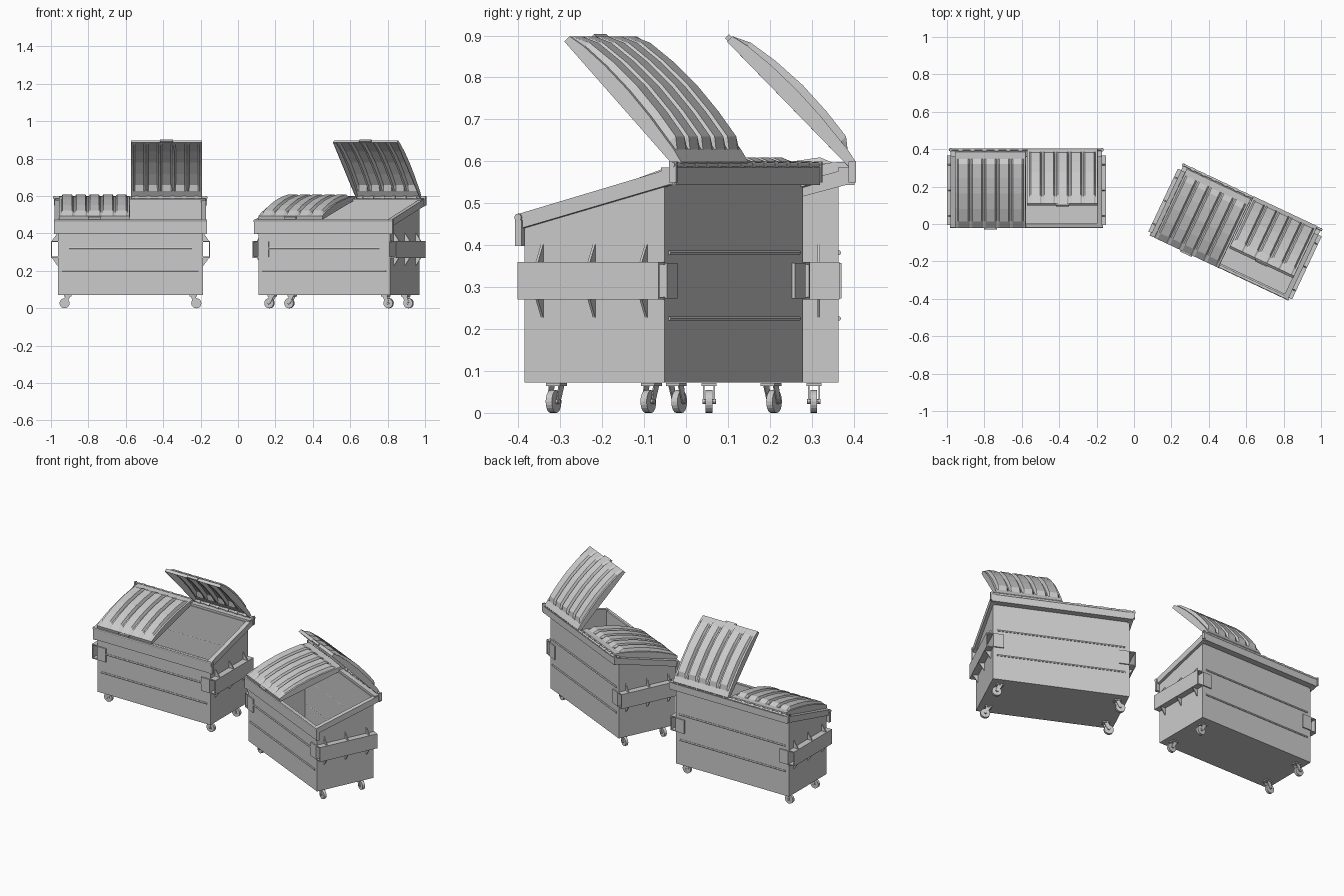
import bpy, bmesh, math
from mathutils import Matrix, Vector

if "Cube" in bpy.data.objects:
    bpy.data.objects.remove(bpy.data.objects["Cube"])

place = Matrix.Identity(4)   # placement of the dumpster being built


def finish(name, bm, thick=0.0):
    bmesh.ops.recalc_face_normals(bm, faces=bm.faces)
    me = bpy.data.meshes.new(name)
    bm.to_mesh(me)
    bm.free()
    ob = bpy.data.objects.new(name, me)
    bpy.context.collection.objects.link(ob)
    ob.matrix_world = place
    if thick:
        m = ob.modifiers.new("wall", 'SOLIDIFY')
        m.thickness = thick
        m.offset = -1
    return ob


def box(name, x, y, z):
    bm = bmesh.new()
    bmesh.ops.create_cube(bm, size=1)
    for v in bm.verts:
        v.co = [(r[0] + r[1]) / 2 + c * (r[1] - r[0]) for r, c in zip((x, y, z), v.co)]
    return finish(name, bm)


def rod(name, centre, r, length, axis='X', sides=12):
    bm = bmesh.new()
    rot = Matrix.Rotation(math.pi / 2, 4, 'Y' if axis == 'X' else 'X')
    bmesh.ops.create_cone(bm, cap_ends=True, segments=sides, radius1=r, radius2=r,
                          depth=length, matrix=Matrix.Translation(centre) @ rot)
    return finish(name, bm)


def prism(name, pts, axis, a, b):
    """Extrude a 2D outline along axis: 'X' outline is (y,z), 'Y' outline is (x,z)."""
    bm = bmesh.new()
    put = (lambda p, t: (t, p[0], p[1])) if axis == 'X' else (lambda p, t: (p[0], t, p[1]))
    lo = [bm.verts.new(put(p, a)) for p in pts]
    hi = [bm.verts.new(put(p, b)) for p in pts]
    bm.faces.new(lo)
    bm.faces.new(hi)
    for i in range(len(pts)):
        j = (i + 1) % len(pts)
        bm.faces.new((lo[i], lo[j], hi[j], hi[i]))
    return finish(name, bm)


# lid section from hinge to front: distance, groove height, rib height
LID = [(0, 0, 0), (.005, .02, .02), (.04, .027, .027), (.065, .029, .046), (.14, .036, .054),
       (.225, .039, .057), (.31, .036, .051), (.383, .028, .039), (.425, .018, .018), (.425, 0, 0)]


def lid(name, x0, x1, angle):
    hy, hz = .214, .581
    ca, sa = math.cos(angle), math.sin(angle)

    def pos(x, s, n):
        return (x, hy - s * ca + n * sa, hz + s * sa + n * ca)

    # stations across the lid: x, level (-1 rim, 0 groove, 1 rib)
    st = [(x0, -1), (x0 + .001, 0), (x0 + .008, 0)]
    pitch = (x1 - x0 - .016) / 5
    for i in range(5):
        a = x0 + .008 + i * pitch
        st += [(a + .004, 0), (a + .012, 1), (a + pitch - .012, 1), (a + pitch - .004, 0)]
    st += [(x1 - .008, 0), (x1 - .001, 0), (x1, -1)]
    bm = bmesh.new()
    rows = []
    for x, lv in st:
        rows.append([bm.verts.new(pos(x, s, 0 if lv < 0 else (h if lv else g))) for s, g, h in LID])
    for r, q in zip(rows, rows[1:]):
        for i in range(len(LID) - 1):
            bm.faces.new((r[i], r[i + 1], q[i + 1], q[i]))
    bmesh.ops.remove_doubles(bm, verts=bm.verts, dist=1e-5)
    finish(name, bm, .003)
    # grip on the front edge
    mid = (x0 + x1) / 2
    prism(name + "_grip", [pos(0, s, n)[1:] for s, n in ((.42, .002), (.434, .002), (.434, .016), (.42, .016))],
          'X', mid - .035, mid + .035)
    # hinge knuckles
    for i in range(6):
        rod(name + "_knuckle", (x0 + .03 + i * (x1 - x0 - .06) / 5, .215, .592), .009, .02)


def caster(sx, sy):
    x, y = sx * .335, sy * .125
    wx = x + sx * .017
    box("caster_plate", (x - .02, x + .02), (y - .018, y + .018), (.064, .071))
    for s in (-1, 1):
        prism("caster_fork", [(x - .014, .065), (x + .014, .065), (wx + .009, .024), (wx - .009, .024)],
              'Y', y + s * .011, y + s * .014)
    rod("caster_wheel", (wx, y, .027), .027, .016, 'Y', 20)
    rod("caster_axle", (wx, y, .027), .006, .032, 'Y', 8)


def dumpster():
    W, D = .388, .184
    # open-topped bin with a top that slopes down to the front
    bm = bmesh.new()
    bmesh.ops.create_cube(bm, size=2)
    for v in bm.verts:
        top = v.co.z > 0
        v.co = (v.co.x * W, v.co.y * D, ((.572 if v.co.y > 0 else .468) if top else .072))
    bmesh.ops.delete(bm, geom=[f for f in bm.faces if f.calc_center_median().z > .45
                               and abs(f.calc_center_median().y) < .01
                               and abs(f.calc_center_median().x) < .01], context='FACES_ONLY')
    finish("bin_body", bm, .008)

    # back rail, front rail and lip tube
    box("back_rail", (-.402, .402), (D - .002, .222), (.543, .585))
    rod("hinge_rod", (0, .217, .592), .006, .826)
    box("front_rail", (-.392, .392), (-.198, -D), (.40, .445))
    box("front_lip", (-.405, .405), (-.2, -.176), (.445, .472))
    rod("front_lip_tube", (0, -.192, .466), .009, .82)

    # stiffening ridges
    for y, z, half in ((-D, .32, .332), (-D, .20, .365), (D, .382, .365), (D, .225, .365)):
        rod("ridge", (0, y, z), .006, half * 2, 'X', 6)

    for s in (-1, 1):
        xs = lambda a, b: (min(s * a, s * b), max(s * a, s * b))
        # sloping side rim and hinge bracket
        prism("side_rim", [(-.198, .437), (.222, .549), (.222, .587), (-.198, .473)], 'X', s * (W - .01), s * .405)
        box("hinge_bracket", xs(.402, .41), (.207, .225), (.55, .6))
        box("front_bracket", xs(.392, .41), (-.199, -.182), (.398, .46))
        # hollow fork pocket
        box("fork_pocket_outer", xs(.419, .425), (-.186, .186), (.27, .36))
        box("fork_pocket_top", xs(W, .425), (-.186, .186), (.354, .36))
        box("fork_pocket_bottom", xs(W, .425), (-.186, .186), (.27, .276))
        # gussets above and below the pocket
        for y in (-.137, 0, .137):
            for z0, z1 in ((.36, .402), (.27, .228)):
                prism("gusset", [(s * W, z0), (s * .42, z0), (s * (W + .003), z1), (s * W, z1)],
                      'Y', y - .003, y + .003)
        # corner straps on front and back
        for t in (-1, 1):
            box("corner_strap", xs(.328, W), tuple(sorted((t * D, t * .191))), (.273, .357))
            caster(s, t)

    lid("closed_lid", -.382, -.003, math.radians(-14.4))
    lid("open_lid", .003, .382, math.radians(45.8))


# two dumpsters, the second turned
for loc, turn in (((-.575, .18, 0), 0), ((.54, -.053, 0), -25.2)):
    place = Matrix.Translation(loc) @ Matrix.Rotation(math.radians(turn), 4, 'Z')
    dumpster()
